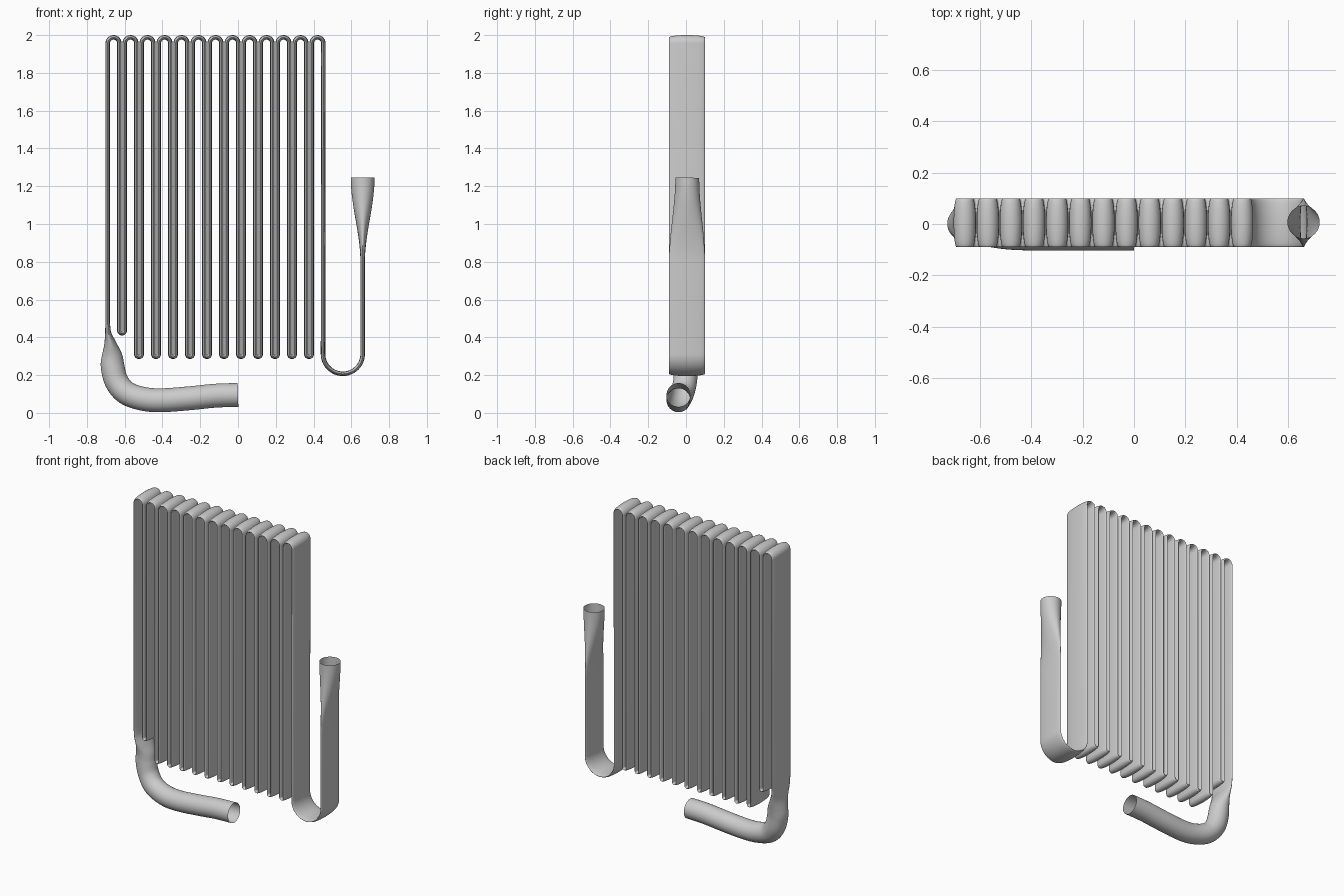
import bpy, bmesh
from math import sin, cos, pi
from mathutils import Vector

cube = bpy.data.objects.get("Cube")
if cube:
    bpy.data.objects.remove(cube)

FLAT_W, FLAT_T, ROUND_R = 0.095, 0.012, 0.063   # flat half width, flat half thickness, tube radius
PITCH, FIRST, LOOPS = 0.09, -0.659, 13
TOP_R, LOW_R = 0.031, 0.014
TOP_Z, LOW_Z, MID_Y = 1.957, 0.311, 0.005
SIDES = 32


def arc(cx, cz, r, up, steps=14):
    """Half circle from left to right, over the top or under the bottom."""
    return [Vector((cx - r * cos(pi * i / steps), MID_Y,
                    cz + up * r * sin(pi * i / steps), 0)) for i in range(steps + 1)]


def smooth_path(keys, steps=8):
    """Catmull-Rom curve through points of position and roundness."""
    pts = [keys[0]] + keys + [keys[-1]]
    out = []
    for a, b, c, d in zip(pts, pts[1:], pts[2:], pts[3:]):
        for i in range(steps):
            t = i / steps
            out.append(0.5 * (2 * b + (c - a) * t + (2 * a - 5 * b + 4 * c - d) * t * t
                              + (3 * b - a - 3 * c + d) * t ** 3))
    return out + [keys[-1]]


# Round lower end, bending up into the flat strip
inlet = [Vector(k) for k in (
    (0, -0.04, 0.095, 1), (-0.12, -0.04, 0.091, 1), (-0.25, -0.04, 0.078, 1),
    (-0.4, -0.04, 0.067, 1), (-0.5, -0.035, 0.074, 1), (-0.59, -0.02, 0.105, 1),
    (-0.642, -0.005, 0.165, 1), (-0.663, 0, 0.24, 1), (-0.667, 0.004, 0.30, 0.85),
    (-0.675, MID_Y, 0.36, 0.45), (-0.687, MID_Y, 0.42, 0.1), (-0.69, MID_Y, 0.48, 0))]
path = smooth_path(inlet)

# Folded strip: tall loops joined by tight lower turns
for i in range(LOOPS):
    cx = FIRST + i * PITCH
    path += arc(cx, TOP_Z, TOP_R, 1)
    if i < LOOPS - 1:
        path += arc(cx + PITCH / 2, LOW_Z + (0.125 if i == 0 else 0), LOW_R, -1)

# Wide turn and the flared round upper end
path += arc(0.555, 0.312, 0.105, -1, 32)
for i in range(21):
    t = i / 20
    path.append(Vector((0.66, MID_Y + 0.002 * t, 0.80 + 0.445 * t, t * t * (3 - 2 * t))))

# Sweep the changing cross-section along the path
bm = bmesh.new()
rings = []
for i, p in enumerate(path):
    before, after = path[max(i - 1, 0)].xyz, path[min(i + 1, len(path) - 1)].xyz
    back, ahead = p.xyz - before, after - p.xyz
    tangent = (back.normalized() + ahead.normalized()).normalized()
    wide = Vector((0, 1, 0))
    wide = (wide - tangent * wide.dot(tangent)).normalized()
    thin = tangent.cross(wide)
    k = min(max(p.w, 0), 1)
    w = FLAT_W + (ROUND_R - FLAT_W) * k
    t = FLAT_T + (ROUND_R - FLAT_T) * k
    rings.append([bm.verts.new(p.xyz + wide * w * cos(2 * pi * j / SIDES)
                               + thin * t * sin(2 * pi * j / SIDES)) for j in range(SIDES)])
for a, b in zip(rings, rings[1:]):
    for j in range(SIDES):
        n = (j + 1) % SIDES
        bm.faces.new((a[j], a[n], b[n], b[j]))
mesh = bpy.data.meshes.new("folded_hose")
bm.to_mesh(mesh)
bm.free()

hose = bpy.data.objects.new("folded_hose", mesh)
bpy.context.collection.objects.link(hose)

grey = bpy.data.materials.new("light_grey")
grey.use_nodes = True
colour = (0.6, 0.6, 0.6, 1)
grey.diffuse_color = colour
grey.node_tree.nodes["Principled BSDF"].inputs["Base Color"].default_value = colour
mesh.materials.append(grey)

bpy.ops.object.select_all(action='DESELECT')
hose.select_set(True)
bpy.context.view_layer.objects.active = hose
bpy.ops.object.shade_smooth_by_angle(angle=0.9)
